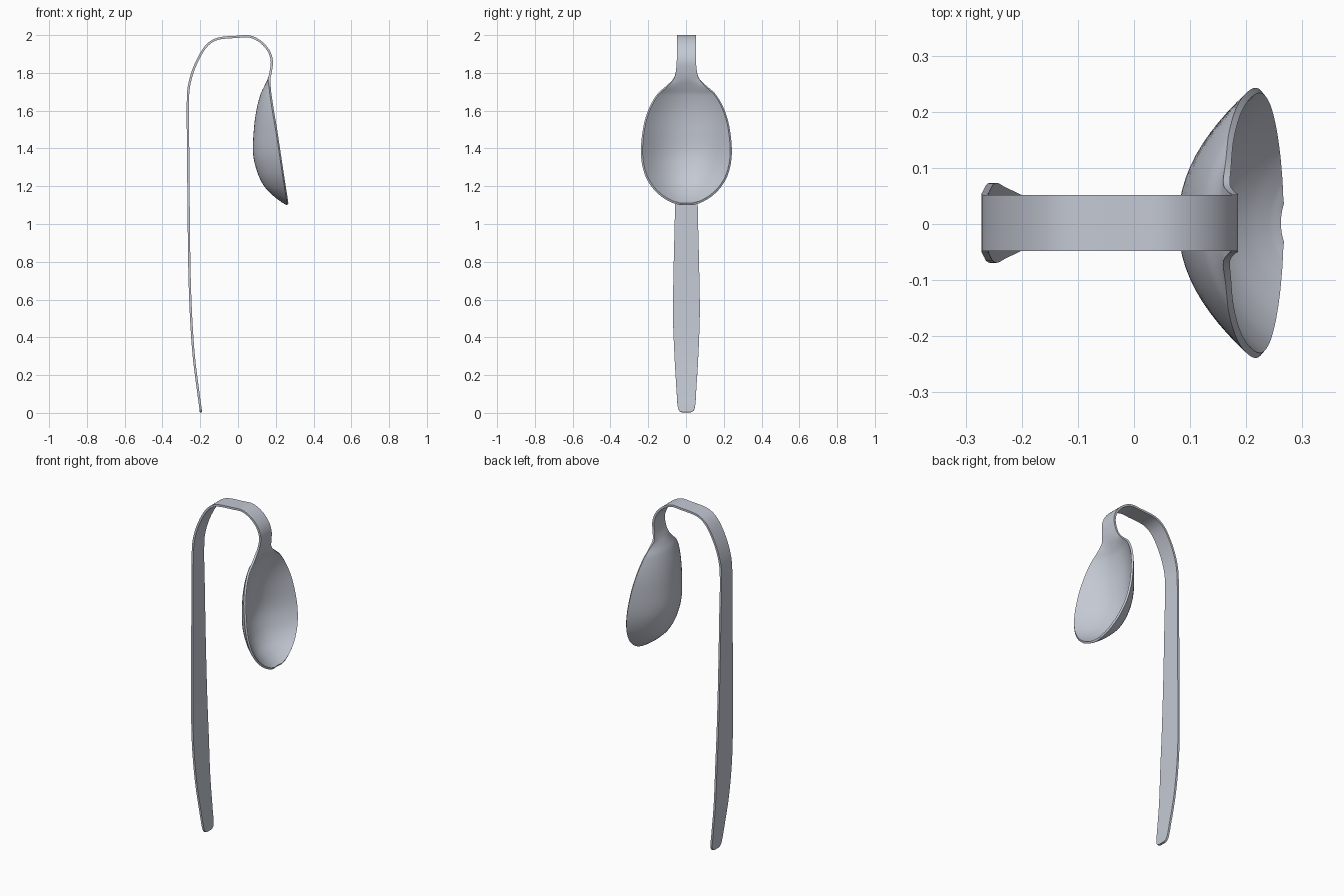
import bpy, bmesh

if "Cube" in bpy.data.objects:
    bpy.data.objects.remove(bpy.data.objects["Cube"])

# Sections along the spoon: centre x, z, half width, bowl depth
HANDLE = [
    (-0.196, 0.003, 0.022, 0), (-0.197, 0.010, 0.036, 0), (-0.200, 0.035, 0.046, 0),
    (-0.209, 0.10, 0.051, 0), (-0.234, 0.30, 0.063, 0), (-0.249, 0.52, 0.071, 0),
    (-0.257, 0.75, 0.068, 0), (-0.261, 1.05, 0.061, 0), (-0.264, 1.40, 0.055, 0),
    (-0.264, 1.69, 0.050, 0), (-0.245, 1.79, 0.050, 0), (-0.205, 1.885, 0.050, 0),
    (-0.160, 1.950, 0.050, 0), (-0.105, 1.981, 0.050, 0), (0.000, 1.991, 0.050, 0),
    (0.060, 1.993, 0.050, 0), (0.115, 1.968, 0.050, 0), (0.160, 1.920, 0.050, 0),
    (0.179, 1.865, 0.051, 0), (0.173, 1.805, 0.056, 0)]
BOWL = [
    (0.165, 1.765, 0.070, 0.003), (0.168, 1.730, 0.103, 0.022), (0.173, 1.685, 0.152, 0.048),
    (0.186, 1.600, 0.199, 0.083), (0.203, 1.500, 0.226, 0.113), (0.223, 1.370, 0.236, 0.137),
    (0.238, 1.270, 0.218, 0.128), (0.249, 1.200, 0.180, 0.103), (0.257, 1.150, 0.130, 0.062),
    (0.262, 1.118, 0.075, 0.024), (0.264, 1.106, 0.035, 0.005)]
STEPS, COLS = 5, 24


def smooth_rows(rows, steps):
    """Hermite interpolation by arc length."""
    t = [0.0]
    for a, b in zip(rows, rows[1:]):
        t.append(t[-1] + ((b[0] - a[0]) ** 2 + (b[1] - a[1]) ** 2) ** 0.5)
    n = len(rows)

    def tangent(i):
        lo, hi = max(i - 1, 0), min(i + 1, n - 1)
        return [(q - p) / (t[hi] - t[lo]) for p, q in zip(rows[lo], rows[hi])]

    out = []
    for i in range(n - 1):
        h, m0, m1 = t[i + 1] - t[i], tangent(i), tangent(i + 1)
        for k in range(steps):
            u = k / steps
            a, b = 2 * u**3 - 3 * u**2 + 1, u**3 - 2 * u**2 + u
            c, d = 3 * u**2 - 2 * u**3, u**3 - u**2
            out.append([a * p + b * h * v + c * q + d * h * w
                        for p, q, v, w in zip(rows[i], rows[i + 1], m0, m1)])
    out.append(list(rows[-1]))
    return out


# Loft handle and bowl as one continuous sheet
bm = bmesh.new()
grid = []
for x, z, w, depth in smooth_rows(HANDLE + BOWL, STEPS):
    row = []
    for j in range(COLS + 1):
        s = 2 * j / COLS - 1
        row.append(bm.verts.new((x - max(depth, 0) * (1 - abs(s) ** 2.1), s * w + 0.002, z)))
    grid.append(row)
for r0, r1 in zip(grid, grid[1:]):
    for j in range(COLS):
        bm.faces.new((r0[j], r0[j + 1], r1[j + 1], r1[j]))
mesh = bpy.data.meshes.new("bent_spoon")
bm.to_mesh(mesh)
bm.free()
spoon = bpy.data.objects.new("bent_spoon", mesh)
bpy.context.collection.objects.link(spoon)

# Metal thickness
bpy.context.view_layer.objects.active = spoon
spoon.select_set(True)
mod = spoon.modifiers.new("thickness", 'SOLIDIFY')
mod.thickness = 0.012
mod.offset = 0
bpy.ops.object.modifier_apply(modifier=mod.name)
bm = bmesh.new()
bm.from_mesh(spoon.data)
bmesh.ops.recalc_face_normals(bm, faces=bm.faces)
bm.to_mesh(spoon.data)
bm.free()
bpy.ops.object.shade_smooth_by_angle(angle=0.7)

# Steel colour
steel = bpy.data.materials.new("pale steel")
steel.diffuse_color = (0.55, 0.58, 0.65, 1)
steel.use_nodes = True
steel.node_tree.nodes["Principled BSDF"].inputs["Base Color"].default_value = steel.diffuse_color
spoon.data.materials.append(steel)
